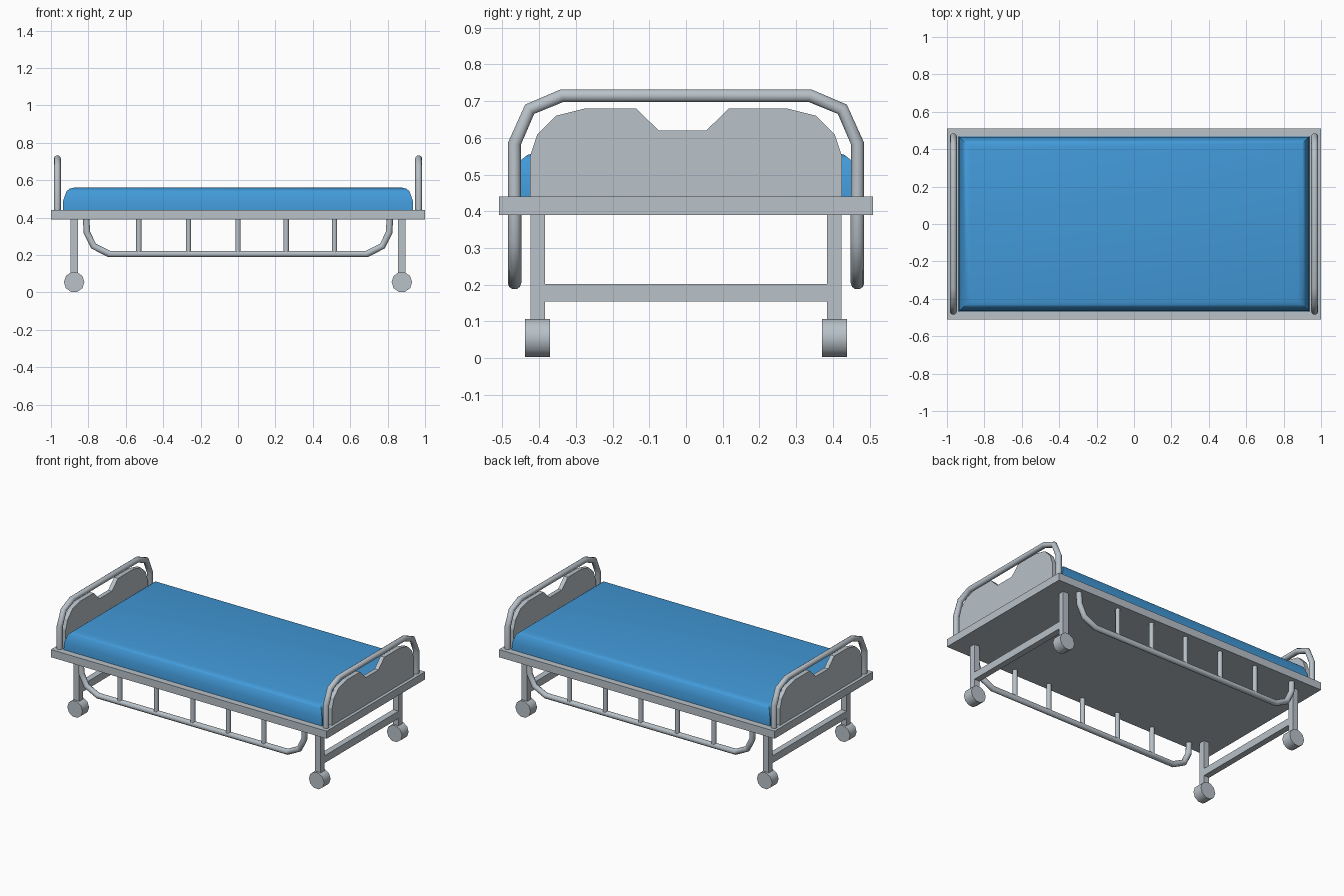
import bpy, bmesh, math
from mathutils import Matrix

if "Cube" in bpy.data.objects:
    bpy.data.objects.remove(bpy.data.objects["Cube"])


def material(name, rgb):
    m = bpy.data.materials.new(name)
    m.diffuse_color = (*rgb, 1)
    m.use_nodes = True
    m.node_tree.nodes["Principled BSDF"].inputs["Base Color"].default_value = m.diffuse_color
    return m


GREY = material("painted steel grey", (0.48, 0.535, 0.58))
BLUE = material("mattress blue", (0.054, 0.32, 0.69))


def finish(name, bm, mat, smooth=None):
    bmesh.ops.recalc_face_normals(bm, faces=bm.faces)
    me = bpy.data.meshes.new(name)
    bm.to_mesh(me)
    bm.free()
    ob = bpy.data.objects.new(name, me)
    bpy.context.collection.objects.link(ob)
    me.materials.append(mat)
    if smooth:
        shade(ob, smooth)
    return ob


def shade(ob, angle):
    bpy.ops.object.select_all(action='DESELECT')
    ob.select_set(True)
    bpy.context.view_layer.objects.active = ob
    bpy.ops.object.shade_smooth_by_angle(angle=math.radians(angle))


def box(name, x0, x1, y0, y1, z0, z1, mat=GREY):
    bm = bmesh.new()
    bmesh.ops.create_cube(bm, size=1)
    for v in bm.verts:
        v.co = ((x0 + x1) / 2 + v.co.x * (x1 - x0),
                (y0 + y1) / 2 + v.co.y * (y1 - y0),
                (z0 + z1) / 2 + v.co.z * (z1 - z0))
    return finish(name, bm, mat)


def cylinder(name, centre, r, length, sides, axis='Z', turn=0):
    bm = bmesh.new()
    bmesh.ops.create_cone(bm, cap_ends=True, segments=sides,
                          radius1=r, radius2=r, depth=length)
    m = Matrix.Rotation(turn, 4, 'Z')
    if axis == 'Y':
        m = Matrix.Rotation(math.pi / 2, 4, 'X') @ m
    bm.transform(Matrix.Translation(centre) @ m)
    return finish(name, bm, GREY, 50)


def tube(name, points, r):
    cu = bpy.data.curves.new(name, 'CURVE')
    cu.dimensions = '3D'
    cu.bevel_depth = r
    cu.bevel_resolution = 3
    cu.use_fill_caps = True
    sp = cu.splines.new('POLY')
    sp.points.add(len(points) - 1)
    for p, co in zip(sp.points, points):
        p.co = (*co, 1)
    ob = bpy.data.objects.new(name, cu)
    bpy.context.collection.objects.link(ob)
    cu.materials.append(GREY)
    bpy.ops.object.select_all(action='DESELECT')
    ob.select_set(True)
    bpy.context.view_layer.objects.active = ob
    bpy.ops.object.convert(target='MESH')
    shade(bpy.context.view_layer.objects.active, 50)


def mirrored(half):
    return half + [(-a, b) for a, b in reversed(half)]


# bed frame slab
box("bed_frame", -1, 1, -0.51, 0.51, 0.39, 0.44)

# mattress: stacked rectangular rings with a rounded top edge
bm = bmesh.new()
rings = []
for inset, z in ((0, 0.44), (0.002, 0.49), (0.02, 0.541), (0.037, 0.554), (0.06, 0.56)):
    hx, hy = 0.937 - inset, 0.468 - inset
    rings.append([bm.verts.new((sx * hx, sy * hy, z))
                  for sx, sy in ((-1, -1), (1, -1), (1, 1), (-1, 1))])
for a, b in zip(rings, rings[1:]):
    for i in range(4):
        j = (i + 1) % 4
        bm.faces.new((a[i], a[j], b[j], b[i]))
bm.faces.new(rings[0])
bm.faces.new(rings[-1])
finish("mattress", bm, BLUE, 40)

# head and foot boards, with their tubular hoops
side = [(-0.425, 0.43), (-0.425, 0.55), (-0.405, 0.61), (-0.355, 0.66), (-0.275, 0.68)]
board = (side + [(-0.136, 0.68), (-0.074, 0.62), (0.055, 0.62), (0.117, 0.68)]
         + [(-y, z) for y, z in reversed(side)])
hoop = mirrored([(-0.467, 0.43), (-0.467, 0.585), (-0.426, 0.678), (-0.338, 0.715)])
for s, end in ((-1, "head"), (1, "foot")):
    x = s * 0.966
    bm = bmesh.new()
    f = bm.faces.new([bm.verts.new((x - 0.014, y, z)) for y, z in board])
    ext = bmesh.ops.extrude_face_region(bm, geom=[f])
    bmesh.ops.translate(bm, vec=(0.028, 0, 0),
                        verts=[v for v in ext["geom"] if isinstance(v, bmesh.types.BMVert)])
    # keep both caps of the extrusion
    bm.edges.ensure_lookup_table()
    bmesh.ops.holes_fill(bm, edges=bm.edges, sides=0)
    finish(end + "_board", bm, GREY)
    tube(end + "_hoop", [(x, y, z) for y, z in hoop], 0.0185)

    # legs, casters and cross bar at this end
    lx = s * 0.876
    for t, sd in ((-1, "front"), (1, "back")):
        ly = t * 0.404
        box(f"{end}_{sd}_leg", lx - 0.02, lx + 0.02, ly - 0.02, ly + 0.02, 0.09, 0.40)
        cylinder(f"{end}_{sd}_caster", (lx, ly, 0.055), 0.055, 0.068, 10, 'Y',
                 math.pi / 2)
    box(end + "_cross_bar", lx - 0.02, lx + 0.02, -0.39, 0.39, 0.154, 0.202)

# side rails hanging under the frame
rail = mirrored([(-0.812, 0.40), (-0.808, 0.32), (-0.772, 0.247), (-0.688, 0.205)])
for t, sd in ((-1, "front"), (1, "back")):
    y = t * 0.467
    tube(sd + "_side_rail", [(x, y, z) for x, z in rail], 0.0185)
    for i, x in enumerate((-0.53, -0.265, 0, 0.258, 0.516)):
        cylinder(f"{sd}_rail_post_{i + 1}", (x, y, 0.303), 0.015, 0.19, 10)
